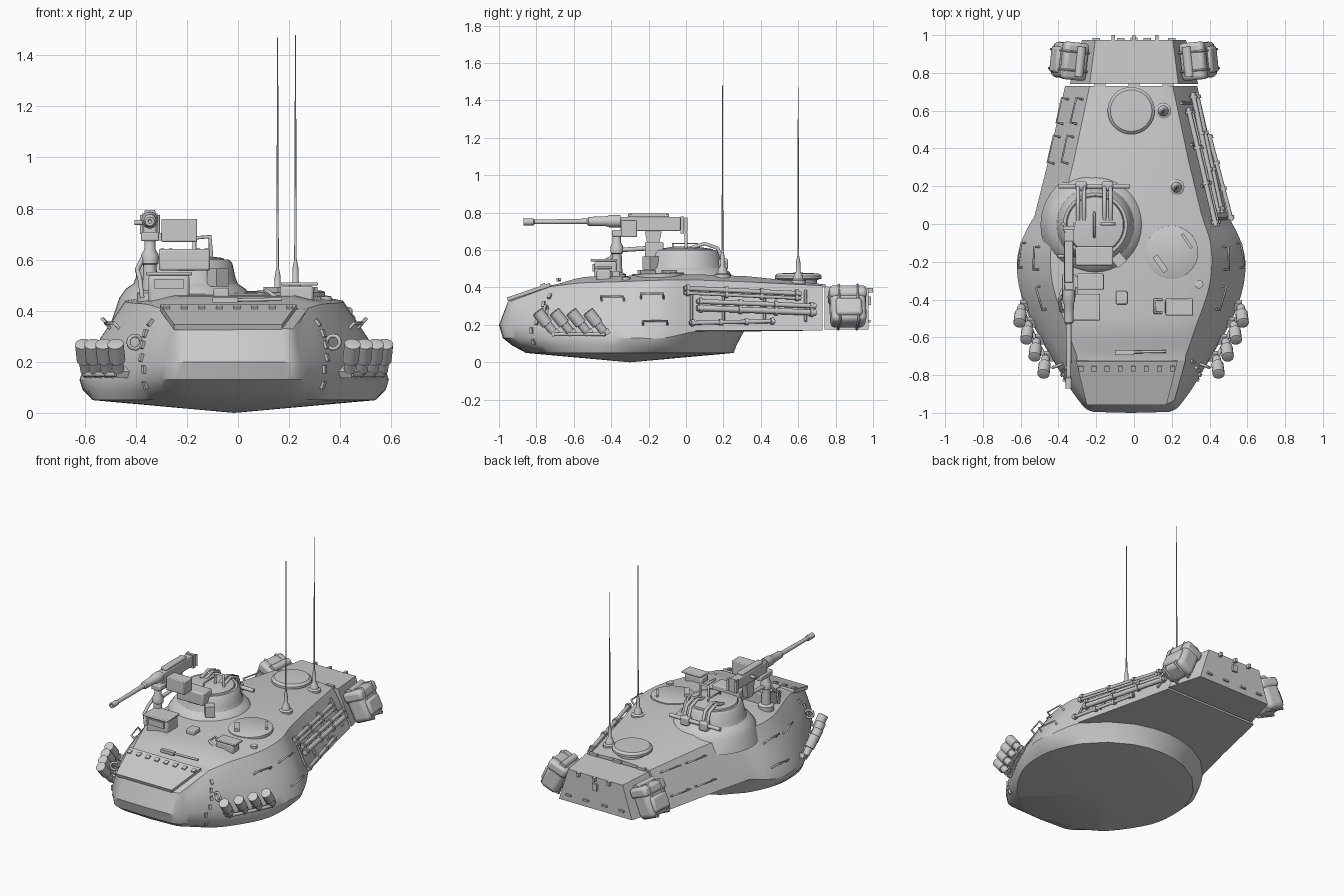
import bpy, bmesh, math
from mathutils import Vector, Euler
from mathutils.bvhtree import BVHTree

if "Cube" in bpy.data.objects:
    bpy.data.objects.remove(bpy.data.objects["Cube"])

CX = -0.015   # symmetry line of the armoured shell
V = Vector

def mesh(name, verts, faces, weld=False):
    bm = bmesh.new()
    vs = [bm.verts.new(v) for v in verts]
    for f in faces:
        bm.faces.new([vs[i] for i in f])
    if weld:
        bmesh.ops.remove_doubles(bm, verts=bm.verts, dist=1e-5)
    bmesh.ops.recalc_face_normals(bm, faces=bm.faces)
    me = bpy.data.meshes.new(name)
    bm.to_mesh(me)
    tree = BVHTree.FromBMesh(bm)
    bm.free()
    ob = bpy.data.objects.new(name, me)
    bpy.context.collection.objects.link(ob)
    return ob, tree

BOX = [(0, 1, 3, 2), (4, 6, 7, 5), (0, 4, 5, 1), (2, 3, 7, 6), (0, 2, 6, 4), (1, 5, 7, 3)]

def box(name, loc, size, rot=(0, 0, 0), bevel=0.0, seg=2):
    vs = [(x * size[0] / 2, y * size[1] / 2, z * size[2] / 2)
          for x in (-1, 1) for y in (-1, 1) for z in (-1, 1)]
    ob, _ = mesh(name, vs, BOX)
    ob.location, ob.rotation_euler = loc, rot
    if bevel:
        m = ob.modifiers.new("bevel", 'BEVEL')
        m.width, m.segments = bevel, seg
    return ob

def lathe(name, prof, loc=(0, 0, 0), axis=(0, 0, 1), seg=24):
    n = len(prof)
    vs = [(r * math.cos(2 * math.pi * k / seg), r * math.sin(2 * math.pi * k / seg), z)
          for k in range(seg) for r, z in prof]
    fs = [(k * n + i, (k + 1) % seg * n + i, (k + 1) % seg * n + i + 1, k * n + i + 1)
          for k in range(seg) for i in range(n - 1)]
    ob, _ = mesh(name, vs, fs, True)
    ob.location = loc
    ob.rotation_euler = V(axis).to_track_quat('Z', 'Y').to_euler()
    return ob

def rod(name, a, b, r, r2=None, seg=12):
    a, b = V(a), V(b)
    L = (b - a).length
    return lathe(name, [(0, 0), (r, 0), (r if r2 is None else r2, L), (0, L)], a, b - a, seg)

def wire(name, pts, r=0.006, cyclic=False):
    cu = bpy.data.curves.new(name, 'CURVE')
    cu.dimensions, cu.bevel_depth, cu.bevel_resolution, cu.use_fill_caps = '3D', r, 1, True
    sp = cu.splines.new('POLY')
    sp.points.add(len(pts) - 1)
    for p, q in zip(sp.points, pts):
        p.co = (*q, 1)
    sp.use_cyclic_u = cyclic
    ob = bpy.data.objects.new(name, cu)
    bpy.context.collection.objects.link(ob)

def rail(name, a, b, n, h=0.035):
    n = V(n).normalized() * h
    wire(name, [V(a), V(a) + n, V(b) + n, V(b)])

# --- armoured shell: half outlines from nose to rear at six heights ---
low = [(0, -.93), (.19, -.92), (.285, -.86), (.405, -.72), (.54, -.48), (.59, -.28), (.575, -.12),
       (.47, .03), (.35, .15), (.21, .23), (.1, .26), (0, .27)]
lip = [(0, -.98, .13), (.2, -.975, .13), (.285, -.91, .13), (.405, -.735, .13), (.545, -.48, .13),
       (.602, -.28, .13), (.59, -.12, .13), (.505, .05, .165), (.375, .18, .165), (.23, .265, .165),
       (.105, .30, .165), (0, .31, .165)]
belt = [(0, -1, .2), (.2, -.995, .2), (.285, -.925, .2), (.40, -.74, .19), (.53, -.475, .18), (.585, -.28, .18),
        (.58, -.12, .175), (.51, .05, .17), (.44, .33, .17), (.35, .73, .17), (.17, .73, .17), (0, .73, .17)]
brow = [(0, -.95, .33), (.19, -.95, .33), (.26, -.89, .325), (.375, -.70, .31), (.475, -.44, .3), (.515, -.27, .3),
        (.51, -.11, .3), (.445, .055, .3), (.375, .33, .3), (.29, .73, .3), (.14, .73, .3), (0, .73, .3)]
edge = [(0, -.73, .41), (.26, -.73, .405), (.29, -.69, .41), (.34, -.55, .425), (.40, -.38, .43), (.425, -.25, .435),
        (.42, -.1, .44), (.37, .06, .44), (.305, .33, .43), (.22, .73, .41), (.11, .73, .413), (0, .73, .415)]
low = [V((x, y, .09)) for x, y in low]
ring = []
for p in low:
    d = V((p.x, p.y + .3)).normalized() * .555
    ring.append(V((d.x, d.y - .3, .05)))
crown = [V((p[0] * .65, p[1], p[2] + (.03 if 2 < i < 9 else .008))) for i, p in enumerate(edge)]

def refine(pts, lo=1, hi=7, k=4):
    pts, out = [V(p) for p in pts], []
    for i in range(len(pts) - 1):
        out.append(pts[i])
        if lo <= i < hi:
            a, b, c, d = pts[i - 1], pts[i], pts[i + 1], pts[i + 2]
            for j in range(1, k):
                t = j / k
                out.append(.5 * (2 * b + (c - a) * t + (2 * a - 5 * b + 4 * c - d) * t * t
                                 + (3 * b - a - 3 * c + d) * t ** 3))
    return out + [pts[-1]]

verts, faces = [], []
for lev in (ring, low, lip, belt, brow, edge, crown):
    h = refine(lev)
    loop = h + [V((-p.x, p.y, p.z)) for p in h[-2:0:-1]]
    verts += [p + V((CX, 0, 0)) for p in loop]
N, H = len(loop), len(h)
for l in range(6):
    faces += [(l * N + i, l * N + (i + 1) % N, (l + 1) * N + (i + 1) % N, (l + 1) * N + i) for i in range(N)]
T = 6 * N
for i in range(H - 1):   # roof strips from right to left
    f = [T + i, T + i + 1, T + (N - i - 1) % N, T + (N - i) % N]
    faces.append(list(dict.fromkeys(f)))
verts.append(V((CX, -.3, 0)))
faces += [((i + 1) % N, i, len(verts) - 1) for i in range(N)]
hull, tree = mesh("turret_shell", verts, faces)

def cast(o, d):
    return tree.ray_cast(V(o), V(d))[:2]
def side(s, y, z):
    return cast((2 * s, y, z), (-s, 0, 0))
def roof(x, y):
    return cast((x, y, 3), (0, 0, -1))[0]

# front access plate with its bolt row
plate = [(-.306, -.725, .413), (.23, -.725, .413), (.172, -.955, .335), (-.25, -.955, .335)]
up = V((0, -.33, .94)) * .012
mesh("glacis_plate", [V(p) - up for p in plate] + [V(p) + up for p in plate],
     [(0, 1, 2, 3), (4, 5, 6, 7)] + [(i, (i + 1) % 4, (i + 1) % 4 + 4, i + 4) for i in range(4)])
for i in range(8):
    box("plate_bolt", (-.28 + i * .069, -.765, .412), (.026, .028, .016), (.33, 0, 0))
rod("roof_tool", (-.1, -.68, .44), (.17, -.675, .445), .007)
box("roof_tool_head", (-.05, -.68, .442), (.1, .025, .02))

# bolts and lifting eyes around the cheeks
for s in (-1, 1):
    for x, z in ((.325, .35), (.345, .31), (.355, .265), (.36, .215), (.35, .17), (.345, .11)):
        p, n = cast((CX + s * x, -3, z), (0, 1, 0))
        box("cheek_bolt", p, (.016, .03, .022), n.to_track_quat('Z', 'Y').to_euler())
    p, n = side(s, -.74, .27)
    c = p + n * .022
    wire("lifting_eye", [c + V((s * math.cos(a) * .026, -math.cos(a) * .01, math.sin(a) * .026))
                         for a in [k * math.pi / 6 for k in range(12)]], .008, True)
    # smoke launchers
    pts = []
    for y in (-.70, -.61, -.52, -.43):
        p, n = side(s, y, .17)
        a = p + V((s * .03, -.01, -.005))
        d = V((s * .08, -.6, .75)).normalized()
        lathe("smoke_launcher", [(0, 0), (.022, 0), (.024, .05), (.032, .052), (.032, .135), (.026, .137), (0, .137)],
              a, d, 16)
        box("launcher_foot", p + V((s * .012, 0, -.01)), (.05, .045, .03), (.5, 0, 0))
        pts.append(p + V((s * .035, 0, -.02)))
    wire("launcher_rail", pts, .011)
    # grab rails
    for y0, y1, z, h in ((-.45, -.33, .33, .03), (-.24, -.12, .34, .04), (-.23, -.1, .2, .03)):
        a, n = side(s, y0, z)
        b, _ = side(s, y1, z)
        rail("grab_rail", a, b, n + V((0, 0, .3)), h)
for y0, y1 in ((.32, .46), (.53, .66)):
    for z in (.38, .24):
        a, n = side(-1, y0, z)
        b, _ = side(-1, y1, z)
        rail("bustle_rail", a, b, n, .04)

# cleaning rods stowed along the right flank
for y0, y1, z0, z1, r in ((-.02, .61, .385, .355, .013), (-.02, .61, .36, .33, .009), (.05, .69, .315, .29, .013),
                          (.05, .69, .28, .255, .016), (.01, .47, .2, .21, .011)):
    a, n = side(1, y0, z0)
    b, m = side(1, y1, z1)
    a, b = a + n * .025, b + m * .025
    rod("cleaning_rod", a, b, r)
    for t in (.02, .35, .65, .95):
        c = a.lerp(b, t)
        rod("rod_clamp", c, c + (b - a).normalized() * .018, r + .007)
for y in (.03, .2, .42, .64):
    a, b = side(1, y, .385)[0], side(1, y, .22)[0]
    rod("rod_bracket", a + V((.01, 0, 0)), b + V((.01, 0, 0)), .008, seg=6)

# rear stowage bin
mesh("rear_bin", [(s * x, y, z) for s in (-1, 1) for x, y, z in
     ((.34, .74, .175), (.235, .74, .405), (.275, .975, .175), (.205, .975, .395))], BOX)
for x in (-.18, 0, .18):
    box("bin_hinge", (x, .737, .412), (.06, .02, .016))
for x in (-.11, 0, .12):
    box("bin_hook", (x, .985, .385), (.018, .03, .025))
for x in (-.2, -.07, .07, .2):
    box("bin_latch", (x, .978, .22), (.04, .015, .012))
box("bin_lock", (0, .98, .33), (.035, .016, .045))
# rucksacks hung on the bin
for s in (-1, 1):
    c, r = V((s * .345, .865, .295)), Euler((0, -s * .42, s * .1))
    q = r.to_matrix()
    box("rucksack", c, (.125, .19, .205), r, .03, 3)
    box("rucksack_flap", c + q @ V((0, 0, .07)), (.137, .2, .07), r, .02)
    box("rucksack_pocket", c + q @ V((s * .06, 0, -.025)), (.04, .14, .1), r, .015)
    for y in (-.05, .05):
        box("rucksack_strap", c + q @ V((0, y, 0)), (.142, .014, .218), r, .006, 1)
    rod("bedroll", c + q @ V((-s * .02, -.08, .1)), c + q @ V((-s * .02, .08, .1)), .025)

# commander cupola
lathe("cupola", [(.29, .36), (.26, .45), (.235, .485), (.205, .505), (.195, .53), (.183, .585), (.17, .6), (.155, .6),
                 (.152, .594), (.148, .606), (.06, .618), (0, .62)], (-.205, -.005, 0), seg=40)
for x in (-.28, -.14):
    for dx in (-.016, .016):
        wire("hatch_arm", [(x + dx, .02, .61), (x + dx, .1, .635), (x + dx, .17, .61), (x + dx, .2, .53)], .011)
    box("hatch_hinge", (x, .2, .525), (.06, .05, .06), bevel=.01)
rod("hinge_bar", (-.4, .2, .53), (-.02, .2, .53), .013)
rail("hatch_handle", (-.21, -.07, .615), (-.21, .06, .615), (0, 0, 1), .02)
wire("cupola_guard", [(-.17, .0, .61), (-.17, .0, .685), (-.11, .0, .69), (-.105, .0, .6)], .009)
box("cupola_sight", (-.21, -.17, .6), (.2, .1, .085), bevel=.008)
box("cupola_visor", (-.08, -.19, .53), (.06, .06, .07), (0, 0, .7))

# front sight box with hood
box("sight_body", (-.27, -.43, .485), (.16, .12, .11), bevel=.012)
box("sight_hood", (-.27, -.44, .545), (.18, .14, .014), bevel=.005)
box("sight_window", (-.27, -.493, .505), (.115, .012, .04))
# gunner hatch, periscope and small roof fittings
c = roof(.2, -.15)
n = cast((.2, -.15, 3), (0, 0, -1))[1]
lathe("loader_hatch", [(.14, -.02), (.14, .005), (.134, .008), (0, .008)], c, n, 32)
box("hatch_grip", c + V((.08, .06, .015)), (.015, .09, .02), (0, 0, .6))
box("hatch_grip", c + V((-.06, -.06, .015)), (.03, .1, .02), (0, 0, .6))
box("periscope", (.23, -.44, .465), (.13, .075, .065), bevel=.01)
box("periscope_cap", (.24, -.44, .505), (.145, .09, .012), bevel=.004)
wire("periscope_guard", [(.17, -.40, .44), (.11, -.40, .48), (.11, -.47, .48), (.17, -.47, .44)], .008)
box("roof_block", roof(-.065, -.39) + V((0, 0, .012)), (.06, .07, .035), bevel=.006)
lathe("roof_stud", [(.022, -.01), (.022, .012), (0, .016)], roof(.345, -.32))
# ventilator dome
lathe("ventilator", [(.1, .39), (.1, .44), (.125, .447), (.125, .462), (.11, .475), (0, .48)], (-.015, .6, 0), seg=32)

# whip antennas
for x, y, top in ((.155, .6, 1.47), (.225, .195, 1.48)):
    z = roof(x, y).z - .01
    lathe("antenna_base", [(.042, 0), (.042, .018), (.028, .025), (.022, .05), (.012, .065), (.011, .12), (.005, .15),
                           (.004, .4), (.002, top - z), (0, top - z)], (x, y, z), seg=12)

# heavy machine gun on its post
G = -.345
lathe("gun_post", [(.05, .42), (.05, .47), (.03, .48), (.026, .58), (.034, .585), (.034, .62), (.022, .64), (.022, .7),
                   (0, .7)], (G, -.37, 0), seg=16)
box("gun_cradle", (G, -.33, .69), (.07, .13, .035), bevel=.006)
box("gun_receiver", (G, -.19, .74), (.05, .32, .075), bevel=.006)
box("gun_top_cover", (G, -.2, .785), (.044, .22, .02), bevel=.006)
box("gun_backplate", (G, -.02, .735), (.06, .02, .09))
for s in (-1, 1):
    rod("gun_grip", (G + s * .03, .0, .7), (G + s * .03, .0, .775), .009)
rod("charging_handle", (G - .06, -.17, .745), (G, -.17, .745), .01)
lathe("gun_barrel", [(0, 0), (.033, 0), (.033, .06), (.027, .07), (.024, .17), (.015, .18), (.012, .46), (.018, .465),
                     (.018, .52), (.008, .52), (0, .5)], (G, -.35, .755), (0, -1, -.01), 16)
box("ammo_box", (-.23, -.305, .715), (.14, .085, .09), bevel=.005)
box("ammo_bracket", (-.3, -.305, .69), (.08, .06, .03))
mesh("case_chute", [(x, y, z) for x, k in ((-.365, 1), (-.325, 1)) for y, z in
     ((-.2, .6), (-.22, .7), (-.15, .6), (-.13, .7))], BOX)
rod("gun_brace", (G, -.2, .61), (G, -.36, .6), .012)
wire("gun_lever", [(G - .02, -.37, .62), (G - .05, -.4, .56), (G - .04, -.46, .53), (G - .03, -.46, .45)], .01)

# smooth shading with crisp edges
bpy.ops.object.select_all(action='DESELECT')
for ob in bpy.context.scene.objects:
    if ob.type == 'MESH':
        ob.select_set(True)
bpy.context.view_layer.objects.active = hull
bpy.ops.object.shade_smooth_by_angle(angle=math.radians(32))
